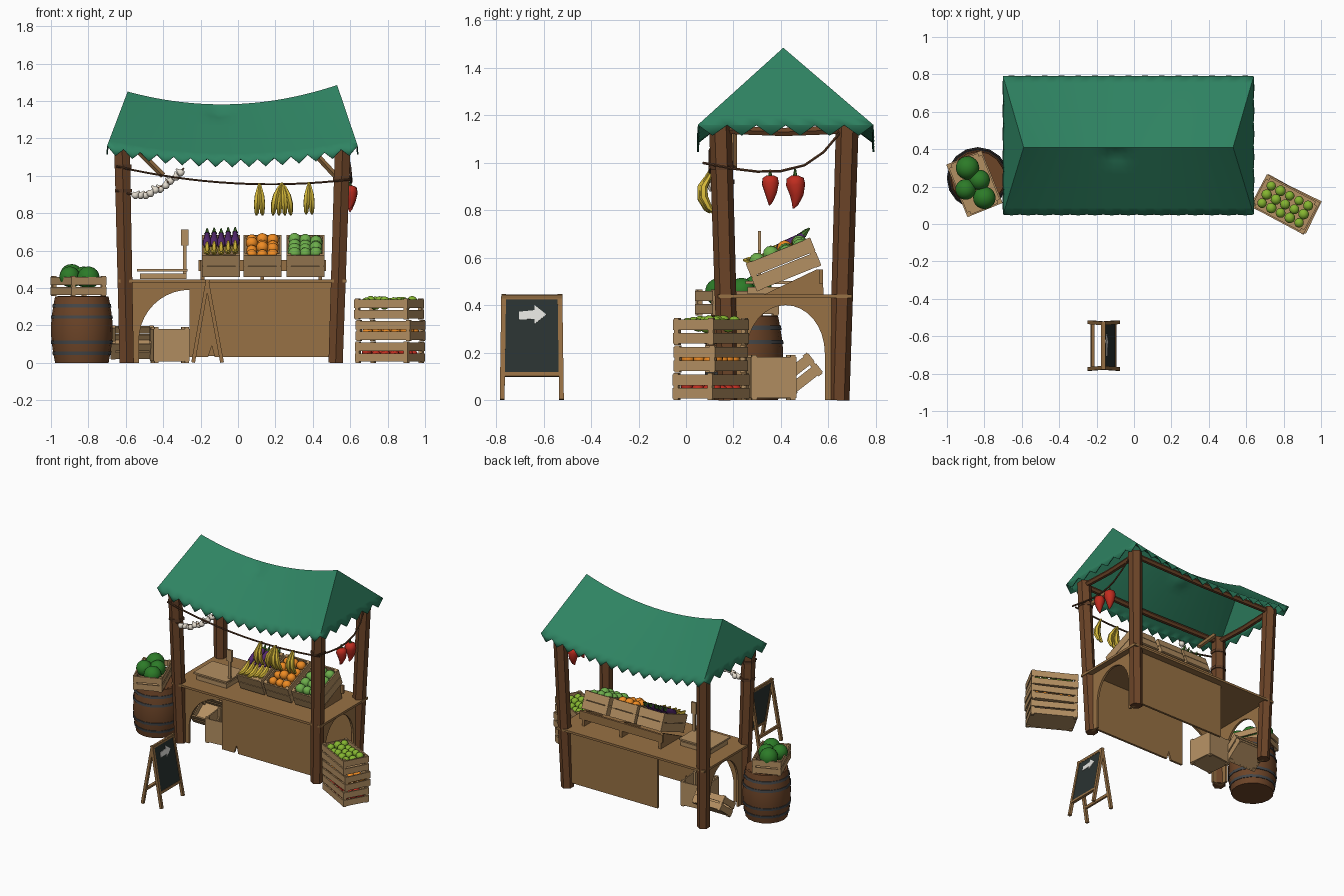
import bpy, bmesh, math, random
from math import sin, cos, pi, radians
from mathutils import Vector, Matrix

if "Cube" in bpy.data.objects:
    bpy.data.objects.remove(bpy.data.objects["Cube"])

random.seed(4)
V = Vector
T = Matrix.Translation
R = lambda deg, ax: Matrix.Rotation(radians(deg), 4, ax)
I = Matrix.Identity(4)
YZ = Matrix(((0, 0, 1, 0), (1, 0, 0, 0), (0, 1, 0, 0), (0, 0, 0, 1)))  # (a,b,c) -> (c,a,b)
XZ = R(90, 'X')                                                          # (a,b,c) -> (a,-c,b)


def mat(name, r, g, b):
    m = bpy.data.materials.new(name)
    m.diffuse_color = (*[(c / 255) ** 2.2 for c in (r, g, b)], 1)
    m.use_nodes = True
    m.node_tree.nodes["Principled BSDF"].inputs["Base Color"].default_value = m.diffuse_color
    return m


POST, TABLE, CRATE = mat("dark_wood", 108, 70, 44), mat("mid_wood", 150, 112, 70), mat("pale_wood", 178, 142, 98)
CLOTH, IRON, ROPE = mat("green_cloth", 50, 130, 98), mat("iron", 70, 72, 74), mat("rope", 92, 62, 42)
BOARD, CHALK, RED = mat("slate", 46, 54, 52), mat("chalk", 225, 225, 220), mat("red", 190, 48, 36)
YELLOW, PURPLE, ORANGE = mat("yellow", 218, 188, 62), mat("purple", 84, 44, 110), mat("orange", 238, 138, 40)
MELON, APPLE, LEAF = mat("melon", 48, 122, 44), mat("apple", 132, 180, 52), mat("cabbage", 108, 172, 76)
GARLIC, STEM = mat("garlic", 226, 218, 204), mat("stem", 66, 110, 46)


def finish(name, bm, m, M=I, smooth=35):
    bmesh.ops.recalc_face_normals(bm, faces=bm.faces)
    bm.transform(M)
    me = bpy.data.meshes.new(name)
    bm.to_mesh(me)
    bm.free()
    me.materials.append(m)
    if smooth:
        me.shade_smooth()
        me.set_sharp_from_angle(angle=radians(smooth))
    ob = bpy.data.objects.new(name, me)
    bpy.context.collection.objects.link(ob)
    return ob


def box(bm, size, loc, M=I):
    bmesh.ops.create_cube(bm, size=1, matrix=M @ T(loc) @ Matrix.Diagonal((*size, 1)))


def ball(bm, r, loc, sub=2):
    bmesh.ops.create_icosphere(bm, subdivisions=sub, radius=r, matrix=T(loc) @ R(random.uniform(0, 90), 'X'))


def sweep(bm, pts, radii, n=8):
    """Tube with n sides along pts; radii is a number or one per point."""
    pts = [V(p) for p in pts]
    if not isinstance(radii, (list, tuple)):
        radii = [radii] * len(pts)
    a, prev = None, None
    for i, p in enumerate(pts):
        t = (pts[min(i + 1, len(pts) - 1)] - pts[max(i - 1, 0)]).normalized()
        if a is None:
            a = V((1, 0, 0)) if abs(t.y) > .8 else V((0, 1, 0))
        a = (a - t * a.dot(t)).normalized()
        b = t.cross(a)
        ring = [bm.verts.new(p + (a * cos(2 * pi * k / n) + b * sin(2 * pi * k / n)) * radii[i]) for k in range(n)]
        if prev:
            for k in range(n):
                bm.faces.new((prev[k], prev[(k + 1) % n], ring[(k + 1) % n], ring[k]))
        else:
            bm.faces.new(ring[::-1])
        prev = ring
    bm.faces.new(prev)


def tube(name, pts, radii, m, n=8, M=I):
    bm = bmesh.new()
    sweep(bm, pts, radii, n)
    return finish(name, bm, m, M, 52)


def plate(name, pts, thick, m, M):
    bm = bmesh.new()
    f = bm.faces.new([bm.verts.new((x, y, -thick / 2)) for x, y in pts])
    ext = bmesh.ops.extrude_face_region(bm, geom=[f])
    bmesh.ops.translate(bm, vec=(0, 0, thick), verts=[v for v in ext['geom'] if isinstance(v, bmesh.types.BMVert)])
    return finish(name, bm, m, M, 0)


def crate(name, M, l, w, h, rows=2, m=CRATE, cover=.8):
    bm = bmesh.new()
    box(bm, (l - .01, w - .01, .01), (0, 0, .012))
    for sx in (-1, 1):
        for sy in (-1, 1):
            box(bm, (.022, .022, h), (sx * (l / 2 - .013), sy * (w / 2 - .013), h / 2))
        for i in range(rows):
            z, sh = (i + .5) * h / rows, h / rows * cover
            box(bm, (.009, w, sh), (sx * (l / 2 - .003), 0, z))
            box(bm, (l, .009, sh), (0, sx * (w / 2 - .003), z))
    finish(name, bm, m, M, 0)


def fill(name, M, nx, ny, dx, dy, z, r, m, sub=2):
    bm = bmesh.new()
    for i in range(nx):
        for j in range(ny):
            ball(bm, r * random.uniform(.92, 1.06), ((i - (nx - 1) / 2) * dx, (j - (ny - 1) / 2) * dy,
                                                     z + random.uniform(-.3, .5) * r), sub)
    finish(name, bm, m, M, 60)


# canopy cloth: two sagging slopes, two hip ends, zigzag hem, a small dent below the ridge
def cloth(u, v, y):
    sag = 4 * u * (1 - u)
    p = V((-.59 + 1.12 * u, .41, 1.45 + .035 * u - .085 * sag)).lerp(V((-.70 + 1.34 * u, y, 1.16 - .07 * sag)), v)
    if y < .4:
        p.z -= .03 * math.exp(-((p.x + .1) / .05) ** 2 - ((v - .12) / .09) ** 2) * min(1, v * 9)
    return p


bm = bmesh.new()
sides = [(15, lambda a, v: cloth(a, v, .05), (0, -.004)), (15, lambda a, v: cloth(a, v, .79), (0, .004)),
         (6, lambda a, v: cloth(0, v, .05).lerp(cloth(0, v, .79), a), (-.004, 0)),
         (6, lambda a, v: cloth(1, v, .05).lerp(cloth(1, v, .79), a), (.004, 0))]
for n, fn, out in sides:
    s = 2
    g = [[bm.verts.new(fn(i / n / s, j / 10)) for i in range(n * s + 1)] for j in range(11)]
    for i in range(n * s):
        for j in range(10):
            bm.faces.new((g[j][i], g[j][i + 1], g[j + 1][i + 1], g[j + 1][i]))
    for i in range(0, n * s, s):
        a, m, b = g[10][i:i + 3]
        bm.faces.new((a, m, b, bm.verts.new((a.co + b.co) / 2 + V((*out, -.045)))))
bmesh.ops.remove_doubles(bm, verts=bm.verts, dist=.0005)
mod = finish("canopy", bm, CLOTH, smooth=50).modifiers.new("thickness", 'SOLIDIFY')
mod.thickness = .008

# posts and top frame
tops = {}
for sx, xb, xt in ((-1, -.595, -.62), (1, .522, .56)):
    for sy, yb, yt in ((-1, .18, .145), (1, .645, .68)):
        tops[sx, sy] = V((xt, yt, 1.14))
        tube("post", [(xb, yb, 0), (xt, yt, 1.16)], [.044, .048], POST, 6)
for a, b in (((-1, -1), (1, -1)), ((-1, 1), (1, 1)), ((-1, -1), (-1, 1)), ((1, -1), (1, 1))):
    tube("top_beam", [tops[a], (tops[a] + tops[b]) / 2 - V((0, 0, .01)), tops[b]], .02, POST, 6)
tube("brace_left", [(-.54, .2, 1.14), (-.40, .2, 1.0)], .016, TABLE, 4)
tube("brace_right", [(.41, .2, 1.12), (.54, .2, .98)], .016, TABLE, 4)

# counter: top, front panel with quarter arch, plain back panel, side arches
bm = bmesh.new()
box(bm, (1.22, .565, .016), (-.03, .417, .437))
finish("counter_top", bm, TABLE, smooth=0)
arch = [(-.26 - .27 * cos(i * pi / 20), .12 + .27 * sin(i * pi / 20)) for i in range(11)]
outline = [(.52, .03), (.52, .43), (-.6, .43), (-.6, 0), (-.53, 0)] + arch + [(-.26, .03)]
plate("front_panel", outline + [(-.16, .03), (-.14, .09), (-.125, .03)], .016, TABLE, T((0, .19, 0)) @ XZ)
plate("back_panel", [(.52, .035), (.52, .43), (-.22, .43), (-.22, .035)], .016, TABLE, T((0, .64, 0)) @ XZ)
arch = [(.42 - .165 * cos(i * pi / 16), .2 + .2 * sin(i * pi / 16)) for i in range(17)]
side = [(.255, 0)] + arch + [(.585, 0), (.64, 0), (.64, .43), (.19, .43), (.19, 0)]
for x in (-.6, .53):
    plate("side_panel", side, .016, TABLE, T((x, 0, 0)) @ YZ)

# display stand and tilted produce crates
for x in (-.19, .13, .44):
    plate("stand_leg", [(.33, .445), (.58, .445), (.575, .55), (.55, .55)], .02, TABLE, T((x, 0, 0)) @ YZ)
bm = bmesh.new()
box(bm, (.68, .015, .06), (.13, .57, .52))
finish("stand_rail", bm, TABLE, smooth=0)
tilt = [T((x, .435, .512)) @ R(22, 'X') for x in (-.09, .13, .36)]
for M in tilt:
    crate("display_crate", M, .2, .29, .128, 2, CRATE, .94)
fill("oranges", tilt[1], 3, 4, .056, .062, .115, .032, ORANGE)
fill("cabbages", tilt[2], 3, 4, .057, .064, .11, .035, LEAF)
for i in range(5):
    x, j = -.075 + i * .0375, random.uniform(-.012, .012)
    M = tilt[0] @ T((x, j, .11))
    tube("eggplant", [(0, -.02, .02), (0, 0, .02), (0, .05, .025), (0, .1, .035), (0, .125, .04)],
         [.008, .021, .022, .014, .01], PURPLE, 8, M)
    tube("eggplant_stem", [(0, .115, .038), (0, .13, .045), (0, .15, .055)], [.016, .009, .004], STEM, 6, M)
    tube("crate_banana", [(0, -.14, .035), (0, -.115, .02), (0, -.075, .012), (0, -.035, .02), (0, -.005, .04)],
         [.005, .015, .018, .015, .005], YELLOW, 6, M)

# weighing scale
bm = bmesh.new()
box(bm, (.25, .2, .03), (-.4, .36, .462))
box(bm, (.27, .22, .012), (-.405, .36, .495))
box(bm, (.018, .012, .2), (-.285, .31, .55))
box(bm, (.042, .014, .085), (-.285, .31, .67))
finish("weighing_scale", bm, CRATE, smooth=0)

# crates under the counter
crate("box_under_counter", T((-.365, .36, 0)) @ R(6, 'Z'), .19, .19, .19, 1, CRATE, .9)
crate("leaning_crate", T((-.565, .515, .065)) @ R(38, 'X'), .23, .16, .11, 2)

# barrel with hoops
rad = lambda z: .143 + .022 * sin(pi * z / .355)
zs = [.355 * i / 8 for i in range(9)]
BC = T((-.835, .245, 0))
tube("barrel", [(0, 0, z) for z in zs] + [(0, 0, .356), (0, 0, .34)], [rad(z) for z in zs] + [.13, .128], POST, 16, BC)
for z in (.05, .11, .245, .305):
    tube("barrel_hoop", [(0, 0, z - .009), (0, 0, z + .009)], [rad(z - .009) + .004, rad(z + .009) + .004], IRON, 16, BC)

# melon crate on the barrel
M = T((-.853, .215, .357)) @ R(-68, 'Z')
crate("melon_crate", M, .3, .2, .108)
bm = bmesh.new()
for x, y, z, r in ((-.89, .30, .465, .063), (-.825, .235, .46, .055), (-.90, .185, .46, .055), (-.80, .14, .455, .06)):
    ball(bm, r, (x, y, z), 3)
finish("melons", bm, MELON, smooth=60)

# stacked crates of fruit
for i, (dx, rot) in enumerate(((0, -29), (.004, -26), (-.004, -28))):
    M = T((.812 + dx, .105, .116 * i)) @ R(rot, 'Z')
    crate("stacked_crate", M, .32, .19, .113)
    fill("stacked_fruit", M, 5, 3, .056, .052, .085 if i == 2 else .045, .028, (RED, ORANGE, APPLE)[i], 2)


# ropes with hanging produce
def rope_at(p0, p1, sag, t):
    return V(p0).lerp(V(p1), t) - V((0, 0, 4 * sag * t * (1 - t)))


front = ((-.65, .1, 1.05), (.60, .1, .98), .055)
string = ((-.65, .12, .92), (-.29, .13, 1.04), .065)
for name, r in (("front_rope", front), ("garlic_string", string)):
    tube(name, [rope_at(*r, i / 16) for i in range(17)], .006, ROPE, 6)
tube("side_rope", [(.6, .07, 1.0), (.605, .2, .975), (.605, .3, .963), (.605, .4, .965), (.605, .5, .99),
                   (.6, .58, 1.045), (.58, .66, 1.14)], .006, ROPE, 6)
for x, y, z in ((-.615, .15, 1.05), (-.612, .153, .92), (.553, .15, .98)):
    tube("rope_wrap", [(x, y, z - .01), (x, y, z + .01)], .052, ROPE, 6)

for x, count in ((.115, 2), (.235, 4), (.38, 2)):
    c = rope_at(*front, (x + .65) / 1.25)
    for k in range(count):
        s = k - (count - 1) / 2
        tube("hanging_banana", [(0, 0, .005), (s * .012, -.012, -.02), (s * .022, -.035, -.06),
                                (s * .028, -.035, -.105), (s * .031, -.012, -.15), (s * .032, .002, -.165)],
             [.006, .009, .016, .018, .013, .005], YELLOW, 6, T(c) @ T((0, .01 * (k % 2), 0)))
for k in range(10):
    p = rope_at(*string, .28 + k * .075) + V((0, random.uniform(-.012, .012), random.uniform(-.014, .0)))
    tube("garlic", [(0, 0, -.018), (0, 0, -.008), (0, 0, .006), (0, 0, .016), (0, 0, .032)],
         [.009, .02, .02, .01, .004], GARLIC, 8, T(p) @ R(random.uniform(-60, 60), 'Y'))
for y, s in ((.355, 1), (.46, 1.1)):
    M = T((.6, y, .962)) @ R(random.uniform(0, 90), 'Z') @ Matrix.Scale(s, 4)
    tube("red_pepper", [(0, 0, -.015), (0, 0, -.025), (.002, 0, -.05), (.006, 0, -.09), (0, 0, -.125), (-.008, 0, -.14)],
         [.015, .033, .037, .026, .012, .003], RED, 10, M)
    tube("pepper_stem", [(0, 0, .01), (0, 0, -.018)], [.004, .009], STEM, 6, M)

# folding chalkboard sign
for name, x, a in (("sign_front_frame", -.085, -10.5), ("sign_back_frame", -.24, 10)):
    M = T((x, -.65, 0)) @ R(a, 'Y')
    bm = bmesh.new()
    for s in (-1, 1):
        box(bm, (.02, .02, .45), (0, s * .125, .225), R(s * .8, 'X'))
    for z in (.44, .11):
        box(bm, (.018, .25, .018), (0, 0, z))
    finish(name, bm, TABLE, M, 0)
    if x > -.1:
        bm = bmesh.new()
        box(bm, (.01, .225, .32), (0, 0, .275))
        finish("sign_board", bm, BOARD, M, 0)
        plate("sign_arrow", [(-.055, .343), (.012, .346), (.012, .325), (.062, .365), (.012, .405), (.012, .384),
                             (-.055, .377)], .004, CHALK, M @ T((.007, 0, 0)) @ YZ)
